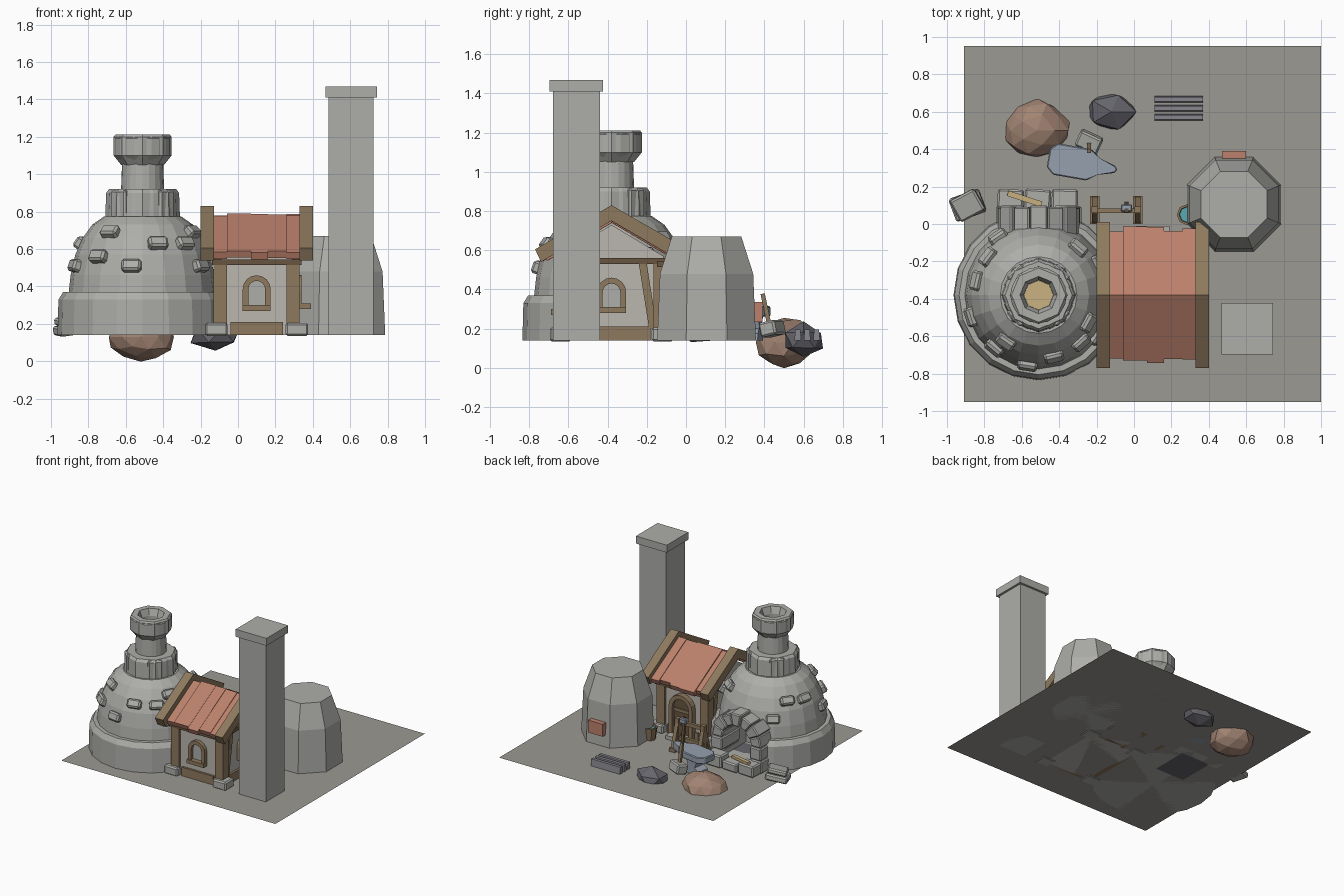
import bpy, bmesh, math, random
from mathutils import Matrix, Euler, Vector

if "Cube" in bpy.data.objects:
    bpy.data.objects.remove(bpy.data.objects["Cube"])

random.seed(4)
G = 0.14  # ground level
STONE, DARK, STEEL = (.42, .42, .40, 1), (.13, .13, .15, 1), (.30, .35, .42, 1)
WOOD, DEEP, RED = (.27, .19, .11, 1), (.14, .09, .05, 1), (.50, .22, .15, 1)
PLASTER, ROCK, TAN, TEAL = (.50, .47, .43, 1), (.36, .23, .17, 1), (.60, .45, .22, 1), (.10, .40, .45, 1)
mats = {}


def finish(name, bm, col=STONE, bevel=0, mat=None):
    if bevel:
        bmesh.ops.bevel(bm, geom=bm.edges[:], offset=bevel, segments=1, affect='EDGES')
    bmesh.ops.recalc_face_normals(bm, faces=bm.faces[:])
    if mat:
        bm.transform(mat)
    me = bpy.data.meshes.new(name)
    bm.to_mesh(me)
    bm.free()
    ob = bpy.data.objects.new(name, me)
    bpy.context.collection.objects.link(ob)
    if col not in mats:
        mats[col] = bpy.data.materials.new("colour")
        mats[col].diffuse_color = col
    me.materials.append(mats[col])
    return ob


def box(name, loc, size, col=STONE, rot=(0, 0, 0), bevel=0):
    bm = bmesh.new()
    bmesh.ops.create_cube(bm, size=1, matrix=Matrix.Diagonal((*size, 1)))
    m = Matrix.Translation(loc) @ Euler([math.radians(a) for a in rot]).to_matrix().to_4x4()
    return finish(name, bm, col, bevel, m)


def lathe(name, prof, sides, cx, cy, col=STONE, phase=0):
    bm = bmesh.new()
    rings = []
    for r, z in prof:
        angs = [math.tau * (i + phase) / sides for i in range(sides)]
        rings.append([bm.verts.new((cx + r * math.cos(a), cy + r * math.sin(a), z)) for a in angs])
    for a, b in zip(rings, rings[1:]):
        for i in range(sides):
            j = (i + 1) % sides
            bm.faces.new((a[i], a[j], b[j], b[i]))
    bmesh.ops.remove_doubles(bm, verts=bm.verts[:], dist=1e-5)
    return finish(name, bm, col)


def prism(name, pts, axis, lo, hi, col=STONE, mat=None, bevel=0):
    """Extrude a 2D outline along an axis from lo to hi."""
    def place(p, t):
        return {'x': (t, *p), 'y': (p[0], t, p[1]), 'z': (*p, t)}[axis]
    bm = bmesh.new()
    a = [bm.verts.new(place(p, lo)) for p in pts]
    b = [bm.verts.new(place(p, hi)) for p in pts]
    bm.faces.new(a)
    bm.faces.new(b)
    for i in range(len(pts)):
        j = (i + 1) % len(pts)
        bm.faces.new((a[i], a[j], b[j], b[i]))
    return finish(name, bm, col, bevel, mat)


def arch(c, half, z0, zs, n=8):
    """Outline of a round-topped opening, from bottom right over to bottom left."""
    top = [(c + half * math.cos(math.pi * i / n), zs + half * math.sin(math.pi * i / n)) for i in range(n + 1)]
    return [(c + half, z0)] + top + [(c - half, z0)]


def frame(name, c, outer, inner, z0, zs, axis, lo, hi, col):
    o, i = arch(c, outer, z0, zs), arch(c, inner, z0, zs)
    return prism(name, o + i[::-1], axis, lo, hi, col)


# Ground sheet
bm = bmesh.new()
bmesh.ops.create_grid(bm, x_segments=1, y_segments=1, size=1,
                      matrix=Matrix.Translation((.045, 0, G)) @ Matrix.Diagonal((.955, .952, 1, 1)))
finish("ground", bm, (.33, .32, .29, 1))

# Domed furnace with hollow flue and a recess for the mouth
DX, DY = -.51, -.38
dome = lathe("furnace_dome", [(0, G), (.455, G), (.45, .33), (.425, .37), (.395, .37), (.385, .46), (.36, .57),
             (.32, .66), (.27, .73), (.205, .775), (.19, .775), (.185, .90), (.17, .92), (.115, .92), (.11, 1.06),
             (.15, 1.10), (.15, 1.19), (.135, 1.21), (.105, 1.21), (.08, 1.16), (.08, .97), (0, .97)], 20, DX, DY)
cutter = prism("mouth_cutter", arch(DX, .13, .19, .34), 'y', -.22, .3)
cutter.hide_render = True
cutter.hide_viewport = True
mod = dome.modifiers.new("mouth", 'BOOLEAN')
mod.operation, mod.solver, mod.object = 'DIFFERENCE', 'EXACT', cutter
lathe("flue_collar", [(0, .76), (.2, .76), (.195, .90), (.18, .92), (.11, .92), (.11, .9), (0, .9)][1:6], 8, DX, DY)
lathe("flue_rim", [(.115, 1.05), (.155, 1.10), (.155, 1.2), (.145, 1.212), (.1, 1.212), (.08, 1.16)], 8, DX, DY)
lathe("flue_floor", [(0, .99), (.079, .99)], 8, DX, DY, TAN)
for k in range(4):
    a = math.tau * (k + .5) / 4
    box("collar_pier", (DX + .165 * math.cos(a), DY + .165 * math.sin(a), .84), (.05, .11, .15),
        rot=(0, 0, math.degrees(a)), bevel=.01)

# Raised stones on the dome: angle, height, radius
for ang, z, r in [(143, .64, .335), (167, .63, .335), (198, .51, .375), (235, .69, .30), (230, .56, .365),
                  (261, .51, .375), (284, .63, .335), (312, .63, .335), (331, .69, .30), (325, .51, .375),
                  (27, .58, .36), (50, .66, .325), (125, .52, .375)]:
    a, tilt = math.radians(ang), -(z - .37) * 140
    box("dome_stone", (DX + r * math.cos(a), DY + r * math.sin(a), z), (.06, .105, .066),
        rot=(0, tilt, ang), bevel=.012)

# Furnace mouth: ring of wedge stones on stacked jambs
N = 7
for i in range(N):
    a0, a1 = math.pi * (i + .03) / N, math.pi * (i + .97) / N
    ro = .22 + (.012 if i % 2 else 0)
    pts = [(DX + r * math.cos(a), .34 + r * math.sin(a)) for r, a in ((.13, a0), (ro, a0), (ro, a1), (.13, a1))]
    prism("mouth_wedge", pts, 'y', -.14, .09 + .01 * (i % 2), bevel=.008)
for s in (-1, 1):
    for k in range(2):
        box("mouth_jamb", (DX + s * (.178 - .006 * k), -.02, G + .05 + .1 * k), (.10, .23, .098), bevel=.008)
box("hearth_floor", (DX, -.05, .165), (.26, .3, .05), DARK)
for x, w, h in ((-.66, .14, .09), (-.515, .14, .07), (-.37, .14, .1)):
    box("hearth_block", (x, .13, G + h / 2), (w, .11, h), rot=(0, 0, random.uniform(-5, 5)), bevel=.01)
box("hot_bar", (-.585, .135, .235), (.19, .03, .02), TAN, (0, 4, -18))
box("loose_slab", (-.89, .10, .17), (.17, .13, .05), rot=(4, -8, 20), bevel=.01)
box("loose_slab_top", (-.89, .10, .22), (.15, .13, .04), rot=(6, -12, 28), bevel=.01)

# House
HX, HY = .10, -.38
prism("house_walls", [(HY - .265, G), (HY + .265, G), (HY + .265, .57), (HY, .73), (HY - .265, .57)],
      'x', -.11, .31, PLASTER)
for sx in (-1, 1):
    for sy in (-1, 1):
        box("corner_post", (HX + sx * .195, HY + sy * .25, .36), (.07, .07, .34), WOOD)
        box("foot_stone", (HX + sx * .215, HY + sy * .26, .17), (.12, .11, .07), bevel=.01)
for s in (-1, 1):
    box("eave_beam", (HX, HY + s * .262, .53), (.48, .06, .03), DEEP)
    box("base_beam", (HX, HY + s * .262, .175), (.28, .04, .07), WOOD)
    box("gable_beam", (HX + s * .208, HY, .545), (.04, .56, .03), DEEP)
    box("gable_base", (HX + s * .208, HY, .175), (.04, .40, .07), WOOD)
    for t in (-1, 1):
        box("wall_brace", (HX + s * .212, HY + t * .185, .37), (.02, .04, .34), WOOD, (t * 9, 0, 0))
    # gable bargeboards
    x0 = HX + s * .265
    prism("bargeboard", [(HY - .39, .605), (HY, .83), (HY + .39, .605), (HY + .36, .54), (HY, .75), (HY - .36, .54)],
          'x', x0 - .036, x0 + .036, WOOD)
    # uneven roof planks
    x = -.14
    for w in (.08, .13, .09, .10, .08):
        e, d = .35 + random.uniform(-.015, .02), random.uniform(-.008, .006)
        prism("roof_plank", [(HY, .785 + d), (HY + s * e, .785 + d - e * .57), (HY + s * (e - .015), .748 + d - e * .57),
                             (HY, .745 + d)], 'x', x, x + w, RED)
        x += w

# Windows at the front and right, door at the back
frame("front_window_frame", HX, .075, .045, .28, .385, 'y', -.675, -.64, WOOD)
prism("front_window_pane", arch(HX, .046, .28, .385), 'y', -.65, -.643, STONE)
box("front_window_sill", (HX, -.665, .285), (.15, .05, .03), WOOD)
frame("side_window_frame", HY, .075, .045, .28, .385, 'x', .30, .34, WOOD)
prism("side_window_pane", arch(HY, .046, .28, .385), 'x', .305, .315, STONE)
box("side_window_sill", (.345, HY, .295), (.09, .15, .03), WOOD)
frame("door_frame", HX, .105, .072, G, .385, 'y', -.13, -.07, WOOD)
prism("door", arch(HX, .073, G, .385), 'y', -.12, -.095, DEEP)
box("door_step", (HX, -.05, .155), (.18, .08, .03))
box("door_bar", (HX, -.09, .36), (.13, .015, .025), WOOD)

# Square chimney
box("chimney_shaft", (.605, -.56, .775), (.24, .24, 1.27))
box("chimney_cap", (.605, -.56, 1.44), (.275, .275, .06))

# Octagonal kiln with hatch and water bucket
k = 1 / math.cos(math.pi / 8)
lathe("kiln", [(0, G), (.252 * k, G), (.238 * k, .48), (.177 * k, .67), (0, .67)], 8, .535, .105, phase=.5)
box("kiln_hatch", (.535, .365, .285), (.13, .05, .10), RED)
lathe("bucket", [(0, G), (.042, G), (.056, .24), (.044, .24), (.04, .215)], 8, .285, .05, WOOD)
lathe("bucket_water", [(0, .222), (.042, .222)], 8, .285, .05, TEAL)

# Wooden rack
for x in (-.21, .02):
    box("rack_foot", (x, .075, .155), (.05, .15, .03), WOOD)
    box("rack_post", (x, .075, .27), (.035, .035, .24), WOOD)
    for s in (-1, 1):
        box("rack_strut", (x, .075 + s * .035, .25), (.03, .022, .2), WOOD, (s * 16, 0, 0))
for z in (.23, .36):
    box("rack_rail", (-.095, .07, z), (.25, .025, .03), WOOD)
box("rack_tool", (-.04, .09, .28), (.02, .02, .26), DEEP, (8, 0, 0))
box("rack_tool_head", (-.04, .085, .385), (.06, .04, .04), STEEL, bevel=.006)

# Anvil: base, waist, top plate and horn
spin = Matrix.Translation((-.32, .33, 0)) @ Matrix.Rotation(math.radians(-10), 4, 'Z')
prism("anvil_body", [(-.08, G), (.08, G), (.07, .175), (.035, .20), (.05, .25), (.13, .26), (.13, .31), (-.13, .31),
                     (-.13, .28), (-.05, .24), (-.035, .20), (-.07, .175)], 'y', -.05, .05, STEEL, spin)
prism("anvil_top", [(-.14, -.05), (-.10, -.085), (.08, -.085), (.13, -.04), (.22, -.02), (.235, 0), (.22, .02),
                    (.13, .04), (.08, .085), (-.10, .085), (-.14, .05)], 'z', .262, .315, STEEL, spin, .006)

# Hammer standing beside the anvil
box("hammer_head", (-.24, .44, .20), (.13, .09, .075), rot=(12, 0, -25), bevel=.01)
box("hammer_handle", (-.24, .41, .29), (.022, .022, .18), WOOD, (12, 0, 0))

# Metal bars and rocks
for i in range(3):
    prism("metal_bar", [(.553 + .048 * i, G), (.588 + .048 * i, G), (.583 + .048 * i, .195), (.558 + .048 * i, .195)],
          'x', .11, .37, (.24, .24, .27, 1))
for name, loc, size, col in (("ore_rock", (-.52, .50, .13), (.185, .165, .13), ROCK),
                             ("coal_rock", (-.12, .60, .14), (.15, .12, .095), DARK)):
    bm = bmesh.new()
    bmesh.ops.create_icosphere(bm, subdivisions=1 if col == DARK else 2, radius=1)
    for v in bm.verts:
        v.co *= random.uniform(.86, 1.04)
    finish(name, bm, col, 0, Matrix.Translation(loc) @ Matrix.Diagonal((*size, 1)))

for m in bpy.data.materials:
    if m.users and not m.is_grease_pencil:
        m.use_nodes = True
        m.node_tree.nodes["Principled BSDF"].inputs["Base Color"].default_value = m.diffuse_color
